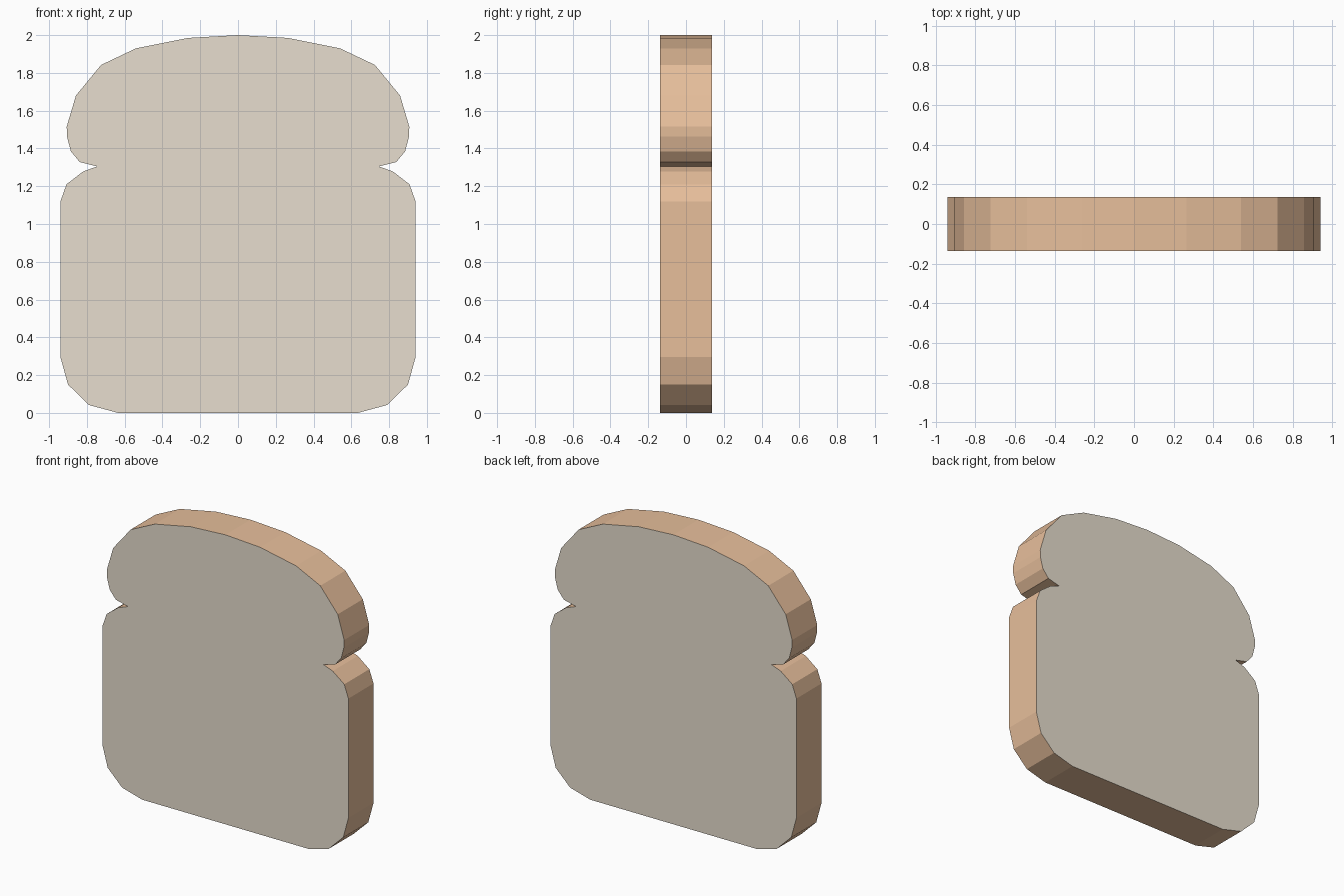
import bpy, bmesh

if "Cube" in bpy.data.objects:
    bpy.data.objects.remove(bpy.data.objects["Cube"])

HALF_DEPTH = 0.137

# right half of the slice outline, bottom to top (x, z)
half = [(0.635, 0), (0.79, 0.042), (0.90, 0.15), (0.94, 0.295), (0.94, 1.12),
        (0.908, 1.21), (0.82, 1.278), (0.745, 1.305), (0.838, 1.328),
        (0.885, 1.385), (0.905, 1.462), (0.907, 1.515), (0.858, 1.68),
        (0.725, 1.842), (0.54, 1.93), (0.265, 1.985)]
outline = half + [(0, 2.0)] + [(-x, z) for x, z in reversed(half)]


def material(name, color):
    mat = bpy.data.materials.new(name)
    mat.diffuse_color = color
    mat.use_nodes = True
    mat.node_tree.nodes["Principled BSDF"].inputs["Base Color"].default_value = mat.diffuse_color
    return mat


# slice: front face extruded to the back
bm = bmesh.new()
front = bm.faces.new([bm.verts.new((x, -HALF_DEPTH, z)) for x, z in outline])
ext = bmesh.ops.extrude_face_region(bm, geom=[front], use_keep_orig=True)
verts = [g for g in ext["geom"] if isinstance(g, bmesh.types.BMVert)]
bmesh.ops.translate(bm, verts=verts, vec=(0, 2 * HALF_DEPTH, 0))
bmesh.ops.recalc_face_normals(bm, faces=bm.faces)

# crumb on the two flat faces, crust around the rim
for f in bm.faces:
    f.material_index = 0 if len(f.verts) > 4 else 1

mesh = bpy.data.meshes.new("bread_slice")
bm.to_mesh(mesh)
bm.free()
mesh.materials.append(material("crumb", (0.80, 0.73, 0.62, 1)))
mesh.materials.append(material("crust", (0.80, 0.52, 0.33, 1)))
bread = bpy.data.objects.new("bread_slice", mesh)
bpy.context.collection.objects.link(bread)
